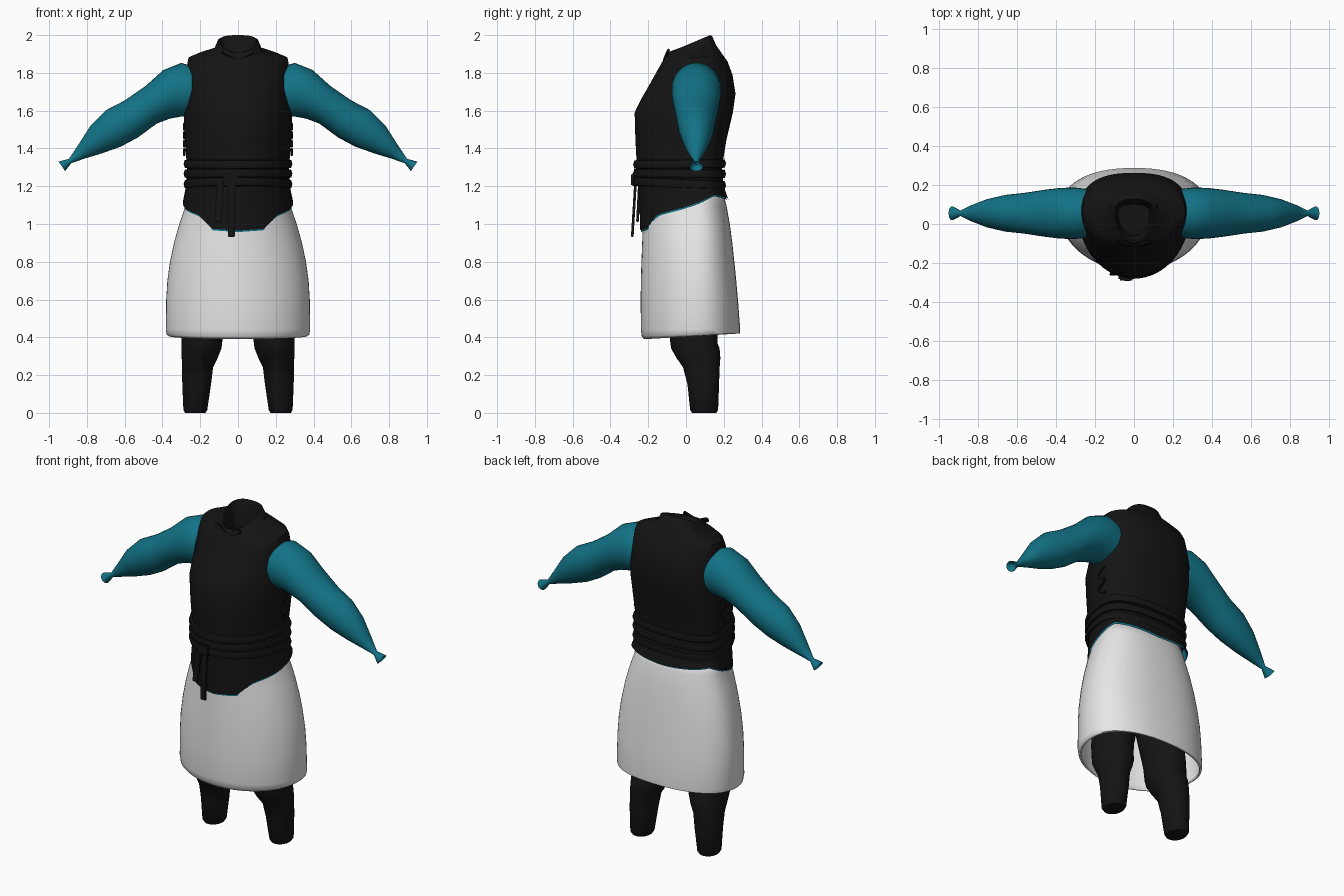
import bpy, bmesh, math
from mathutils import Vector

cube = bpy.data.objects.get("Cube")
if cube:
    bpy.data.objects.remove(cube, do_unlink=True)

SEG = 64


def material(name, rgb, rough=0.8):
    m = bpy.data.materials.new(name)
    m.use_nodes = True
    m.diffuse_color = (*rgb, 1)
    node = m.node_tree.nodes["Principled BSDF"]
    node.inputs["Base Color"].default_value = (*rgb, 1)
    node.inputs["Roughness"].default_value = rough
    return m


BLACK = material("black cloth", (0.007, 0.007, 0.007))
TEAL = material("teal cloth", (0.006, 0.17, 0.24))
WHITE = material("pale skirt cloth", (0.8, 0.8, 0.8))


def finish(name, bm, mat, angle=50):
    """Turn a bmesh into a smooth shaded object."""
    bmesh.ops.recalc_face_normals(bm, faces=bm.faces)
    mesh = bpy.data.meshes.new(name)
    bm.to_mesh(mesh)
    bm.free()
    mesh.materials.append(mat)
    ob = bpy.data.objects.new(name, mesh)
    bpy.context.collection.objects.link(ob)
    bpy.ops.object.select_all(action='DESELECT')
    ob.select_set(True)
    bpy.context.view_layer.objects.active = ob
    bpy.ops.object.shade_smooth_by_angle(angle=math.radians(angle))
    return ob


def loft(name, rings, mat, caps=(False, False)):
    """Skin a list of point rings."""
    bm = bmesh.new()
    rows = [[bm.verts.new(p) for p in ring] for ring in rings]
    for a, b in zip(rows, rows[1:]):
        for i in range(len(a)):
            j = (i + 1) % len(a)
            bm.faces.new((a[i], a[j], b[j], b[i]))
    if caps[0]:
        bm.faces.new(rows[0])
    if caps[1]:
        bm.faces.new(rows[-1])
    return finish(name, bm, mat)


def section(zf, zb, rx, yf, yb, cx=0.0, cy=0.06, nb=2.5, hem=None):
    """Body cross-section: round front, squarer back, z sloping front to back."""
    pts = []
    for i in range(SEG):
        t = math.tau * i / SEG
        s, c = math.sin(t), math.cos(t)
        n = 2 if c > 0 else nb
        x = cx + rx * math.copysign(abs(s) ** (2 / n), s)
        depth = abs(c) ** (2 / n)
        y = cy + (yf - cy if c > 0 else yb - cy) * depth
        k = (y - yf) / (yb - yf)
        z = hem(math.degrees(math.acos(max(-1, min(1, c))))) if hem else zf + (zb - zf) * k
        pts.append((x, y, z))
    return pts


def box(name, loc, size, rot=(0, 0, 0), mat=BLACK):
    bm = bmesh.new()
    bmesh.ops.create_cube(bm, size=1)
    bmesh.ops.scale(bm, vec=size, verts=bm.verts)
    bmesh.ops.bevel(bm, geom=bm.edges[:], offset=min(size) * 0.25, segments=2, affect='EDGES')
    ob = finish(name, bm, mat)
    ob.location, ob.rotation_euler = loc, rot
    return ob


# Vest hem height by angle away from the front
HEM = [(0, 0.965), (28, 0.975), (36, 1.01), (46, 1.05), (75, 1.085),
       (100, 1.13), (118, 1.155), (180, 1.13)]


def hem(angle):
    for (a0, z0), (a1, z1) in zip(HEM, HEM[1:]):
        if angle <= a1:
            return z0 + (z1 - z0) * (angle - a0) / (a1 - a0)
    return HEM[-1][1]


# Vest with collar and hollow neck
vest = [
    (1.20, 1.20, 0.275, -0.25, 0.20),
    (1.30, 1.30, 0.270, -0.26, 0.19),
    (1.45, 1.45, 0.282, -0.268, 0.215),
    (1.59, 1.59, 0.288, -0.272, 0.248),
    (1.66, 1.69, 0.282, -0.238, 0.262),
    (1.74, 1.79, 0.272, -0.192, 0.246),
    (1.81, 1.86, 0.270, -0.153, 0.220),
    (1.86, 1.895, 0.262, -0.125, 0.195),
    (1.885, 1.92, 0.200, -0.112, 0.178),
    (1.90, 1.945, 0.125, -0.103, 0.160),
    (1.91, 1.995, 0.108, -0.095, 0.138),
    (1.91, 2.00, 0.098, -0.085, 0.128),
    (1.89, 1.97, 0.088, -0.075, 0.115),
    (1.82, 1.84, 0.080, -0.060, 0.100),
]
rings = [section(0, 0, 0.292, -0.242, 0.224, hem=hem)]
rings += [section(*r) for r in vest]
loft("vest", rings, BLACK, (False, True))

# Shirt edge peeking out under the vest
loft("shirt_hem", [section(0, 0, 0.288, -0.237, 0.218, hem=lambda a: hem(a) - 0.008),
                   section(1.2, 1.2, 0.265, -0.24, 0.19)], TEAL)

# Wrapped belts
for i, (zf, zb) in enumerate([(1.225, 1.205), (1.27, 1.265), (1.315, 1.32)]):
    band = []
    for dz, out in [(-0.026, -0.01), (-0.02, 0.012), (0, 0.018), (0.02, 0.012), (0.026, -0.01)]:
        band.append(section(zf + dz, zb + dz, 0.27 + out, -0.262 - out, 0.194 + out))
    loft(f"belt_wrap_{i + 1}", band, BLACK)

# Hanging belt ends and knot
box("belt_knot", (-0.04, -0.275, 1.235), (0.08, 0.03, 0.07))
box("belt_end_long", (-0.035, -0.276, 1.075), (0.036, 0.014, 0.29), (-0.06, 0, 0))
box("belt_end_short", (-0.1, -0.252, 1.11), (0.036, 0.014, 0.2), (-0.05, 0.08, 0))

# Crossed collar folds
for side, label in ((1, "left"), (-1, "right")):
    box(f"collar_fold_{label}", (side * 0.038, -0.103, 1.895), (0.1, 0.016, 0.028),
        (-0.4, -side * 0.45, side * 0.2))

# Skirt: thin open shell
skirt = [
    (0.39, 0.42, 0.366, -0.222, 0.280),
    (0.405, 0.422, 0.377, -0.234, 0.286),
    (0.44, 0.44, 0.382, -0.239, 0.287),
    (0.60, 0.60, 0.380, -0.240, 0.275),
    (0.70, 0.70, 0.374, -0.239, 0.266),
    (0.80, 0.80, 0.360, -0.236, 0.256),
    (0.90, 0.90, 0.339, -0.232, 0.245),
    (1.00, 1.00, 0.311, -0.228, 0.232),
    (1.10, 1.10, 0.276, -0.224, 0.214),
    (1.20, 1.20, 0.255, -0.220, 0.185),
]
ob = loft("skirt", [section(*r, nb=2.3) for r in skirt], WHITE)
shell = ob.modifiers.new("cloth thickness", 'SOLIDIFY')
shell.thickness = 0.008
shell.offset = -1

# Sleeves: top point, bottom point (x, z) and half depth, shoulder to cuff
sleeve = [
    ((0.24, 1.835), (0.25, 1.57), 0.125),
    ((0.30, 1.853), (0.305, 1.568), 0.132),
    ((0.395, 1.815), (0.36, 1.558), 0.13),
    ((0.49, 1.73), (0.43, 1.532), 0.12),
    ((0.60, 1.654), (0.53, 1.458), 0.104),
    ((0.70, 1.602), (0.62, 1.410), 0.094),
    ((0.78, 1.522), (0.72, 1.374), 0.073),
    ((0.85, 1.412), (0.81, 1.347), 0.042),
    ((0.895, 1.345), (0.883, 1.322), 0.014),
    ((0.95, 1.33), (0.915, 1.28), 0.036),
    ((0.915, 1.332), (0.900, 1.312), 0.010),
]
# Legs: height, centre x, half width, front, back
leg = [
    (0.0, 0.226, 0.054, 0.032, 0.160),
    (0.015, 0.226, 0.063, 0.022, 0.170),
    (0.15, 0.219, 0.076, 0.008, 0.175),
    (0.24, 0.214, 0.082, -0.015, 0.178),
    (0.29, 0.203, 0.095, -0.05, 0.182),
    (0.34, 0.194, 0.106, -0.078, 0.178),
    (0.37, 0.191, 0.107, -0.083, 0.166),
    (0.45, 0.188, 0.112, -0.088, 0.165),
    (0.70, 0.145, 0.125, -0.11, 0.17),
    (1.00, 0.120, 0.130, -0.12, 0.17),
]
for side, label in ((1, "left"), (-1, "right")):
    rings = []
    for top, bottom, depth in sleeve:
        a, b = Vector((top[0], 0.055, top[1])), Vector((bottom[0], 0.055, bottom[1]))
        mid, half = (a + b) / 2, (a - b) / 2
        ring = []
        for i in range(SEG // 2):
            t = math.tau * i / (SEG // 2)
            p = mid + half * math.cos(t) + Vector((0, depth * math.sin(t), 0))
            ring.append((side * p.x, p.y, p.z))
        rings.append(ring)
    loft(f"{label}_sleeve", rings, TEAL, (True, True))

    loft(f"{label}_leg", [section(z, z, rx, yf, yb, side * cx, (yf + yb) / 2, 2.1)
                          for z, cx, rx, yf, yb in leg], BLACK, (True, True))

    # Side lacing on the vest
    for k in range(4):
        box(f"{label}_lace_{k + 1}", (side * 0.284, 0.06, 1.38 + 0.045 * k),
            (0.014, 0.07, 0.014), (0.5 if k % 2 else -0.5, 0, 0))
